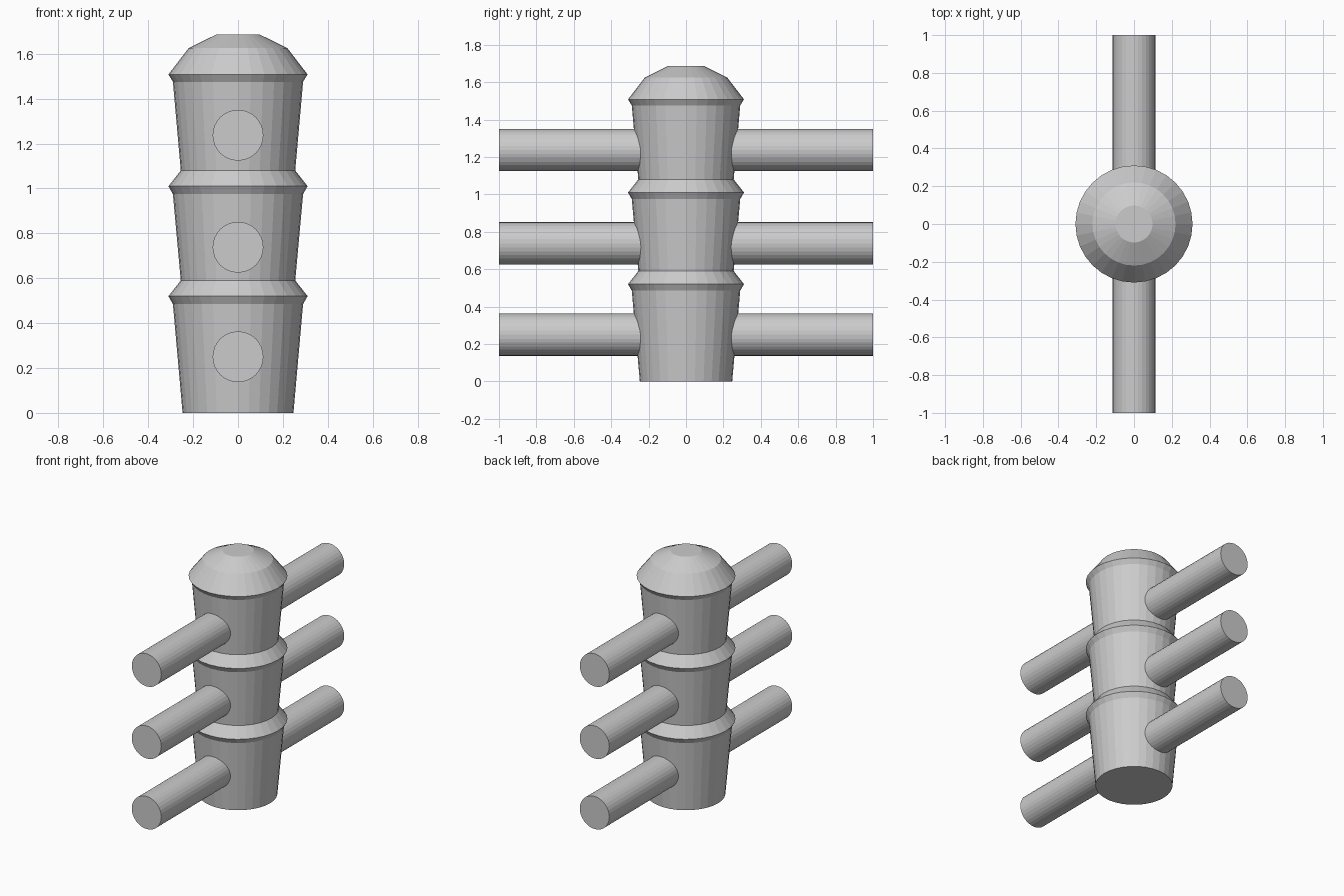
import bpy
import bmesh
import math
from mathutils import Matrix

cube = bpy.data.objects.get("Cube")
if cube:
    bpy.data.objects.remove(cube, do_unlink=True)

SIDES = 32

grey = bpy.data.materials.new("plain_grey")
grey.use_nodes = True
colour = (0.6, 0.6, 0.6, 1)
grey.diffuse_color = colour
grey.node_tree.nodes["Principled BSDF"].inputs["Base Color"].default_value = colour


def add_object(name, bm):
    bmesh.ops.recalc_face_normals(bm, faces=bm.faces)
    mesh = bpy.data.meshes.new(name)
    bm.to_mesh(mesh)
    bm.free()
    mesh.materials.append(grey)
    obj = bpy.data.objects.new(name, mesh)
    bpy.context.collection.objects.link(obj)
    return obj


def lathe(name, profile):
    """Faceted solid of revolution about z with flat caps."""
    bm = bmesh.new()
    rings = []
    for r, z in profile:
        angles = [math.tau * i / SIDES for i in range(SIDES)]
        rings.append([bm.verts.new((r * math.cos(a), r * math.sin(a), z)) for a in angles])
    for low, high in zip(rings, rings[1:]):
        for i in range(SIDES):
            j = (i + 1) % SIDES
            bm.faces.new((low[i], low[j], high[j], high[i]))
    bm.faces.new(rings[0])
    bm.faces.new(rings[-1])
    return add_object(name, bm)


def rod(name, z, radius=0.113, length=2.0):
    """Horizontal rod running front to back."""
    bm = bmesh.new()
    place = Matrix.Translation((0, 0, z)) @ Matrix.Rotation(math.pi / 2, 4, "X")
    bmesh.ops.create_cone(bm, cap_ends=True, segments=SIDES, radius1=radius,
                          radius2=radius, depth=length, matrix=place)
    return add_object(name, bm)


# Tapered column with three flared collars and a domed cap
lathe("column", [
    (0.247, 0), (0.29, 0.485), (0.31, 0.52), (0.255, 0.59),
    (0.29, 0.975), (0.31, 1.01), (0.255, 1.08),
    (0.29, 1.475), (0.31, 1.508), (0.22, 1.625), (0.098, 1.685),
])

# Three cross rods passing through the column
for label, height in (("lower", 0.25), ("middle", 0.738), ("upper", 1.237)):
    rod(label + "_rod", height)
